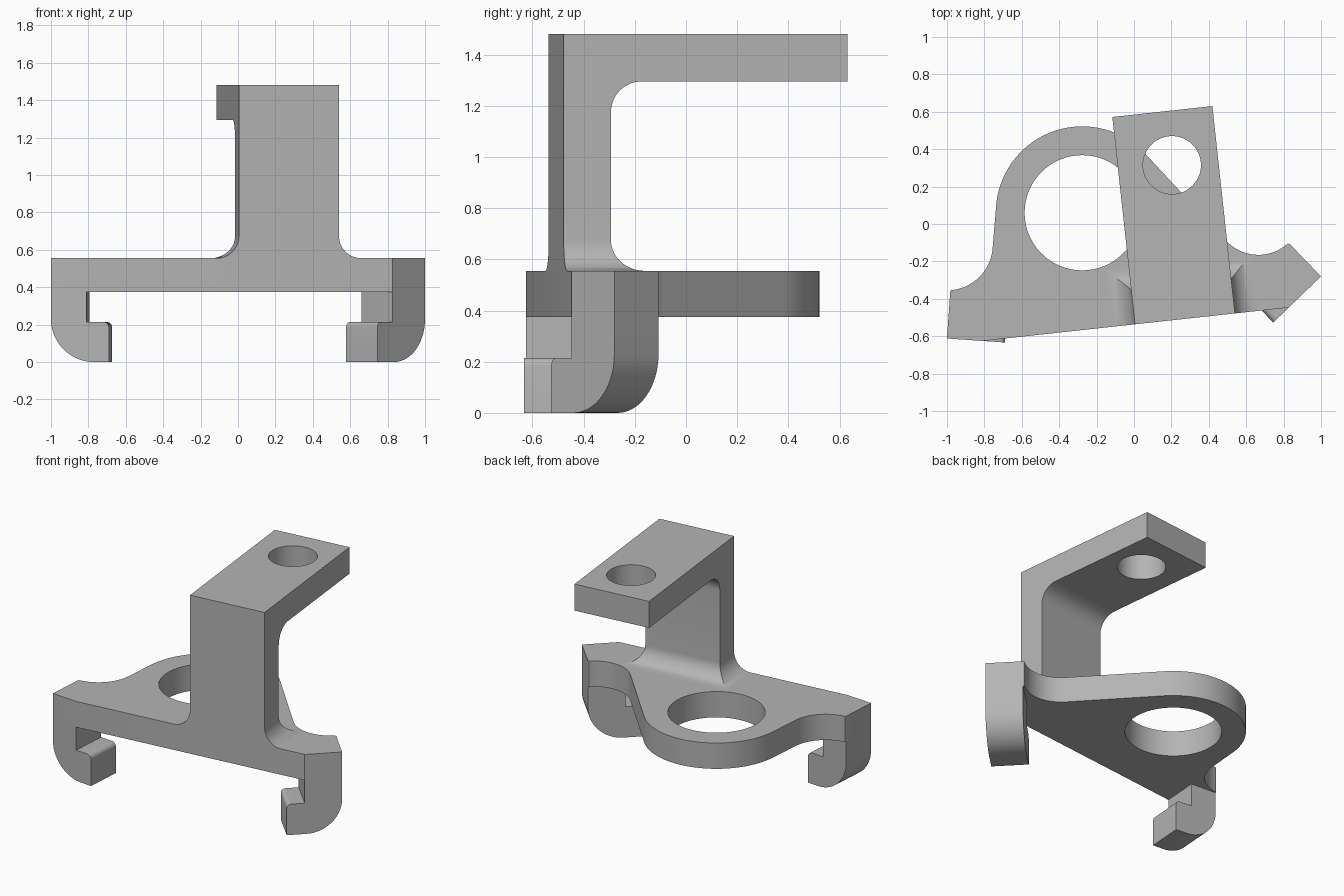
import bpy, bmesh
from math import radians, sin, cos
from mathutils import Matrix, Vector

cube = bpy.data.objects.get("Cube")
if cube:
    bpy.data.objects.remove(cube, do_unlink=True)

grey = bpy.data.materials.new("plain grey")
grey.use_nodes = True
colour = (0.46, 0.46, 0.46, 1)
grey.diffuse_color = colour
grey.node_tree.nodes["Principled BSDF"].inputs["Base Color"].default_value = colour

Z = Vector((0, 0, 1))
BASE, DECK, TOP = 0.375, 0.555, 1.48


def heading(deg):
    return Vector((cos(radians(deg)), sin(radians(deg)), 0))


def arc(cx, cy, r, start, end, steps=14):
    angles = [radians(start + (end - start) * i / steps) for i in range(steps + 1)]
    return [(cx + r * cos(a), cy + r * sin(a)) for a in angles]


def prism(name, points, origin, across, up, along, depth):
    """Extrude a 2D profile drawn on the across/up axes."""
    bm = bmesh.new()
    face = bm.faces.new([bm.verts.new(origin + across * a + up * b) for a, b in points])
    grown = bmesh.ops.extrude_face_region(bm, geom=[face])["geom"]
    moved = [v for v in grown if isinstance(v, bmesh.types.BMVert)]
    bmesh.ops.translate(bm, verts=moved, vec=along * depth)
    bmesh.ops.recalc_face_normals(bm, faces=bm.faces)
    mesh = bpy.data.meshes.new(name)
    bm.to_mesh(mesh)
    bm.free()
    mesh.materials.append(grey)
    obj = bpy.data.objects.new(name, mesh)
    bpy.context.collection.objects.link(obj)
    return obj


def select(obj):
    bpy.ops.object.select_all(action="DESELECT")
    obj.select_set(True)
    bpy.context.view_layer.objects.active = obj


def combine(obj, tool, operation):
    mod = obj.modifiers.new("shape", "BOOLEAN")
    mod.operation, mod.object, mod.solver = operation, tool, "EXACT"
    select(obj)
    bpy.ops.object.modifier_apply(modifier=mod.name)
    bpy.data.objects.remove(tool, do_unlink=True)


def drill(obj, x, y, r, z):
    bore = prism("bore", arc(x, y, r, 0, 354.375, 63), Vector((0, 0, z)),
                 heading(0), heading(90), Z, 0.5)
    combine(obj, bore, "DIFFERENCE")


def hook(name, corner, inward, back, width, neck, tip):
    """Rounded J-shaped hook hanging below the plate."""
    profile = [(0, BASE)] + arc(0.23, 0.23, 0.23, 180, 270) + [(tip, 0)]
    profile += arc(tip - 0.03, 0.185, 0.03, 0, 90, 6) + [(neck, 0.215), (neck, BASE)]
    obj = prism(name, profile, corner, inward, Z, back, width)
    return obj, corner + inward * neck, corner + back * width


# Hooks under both ends
right_corner, left_corner = Vector((-1, -0.612, 0)), Vector((1, -0.28, 0))
right_hook, right_neck, right_back = hook(
    "right_hook", right_corner, heading(-4), heading(86), 0.25, 0.19, 0.31)
left_hook, left_neck, left_back = hook(
    "left_hook", left_corner, heading(224), heading(134), 0.24, 0.24, 0.355)

# Base plate with ring and concave shoulders
outline = [p.to_2d() for p in (right_back, right_corner, right_neck,
                               left_neck, left_corner, left_back)]
outline += arc(0.665, 0.07, 0.235, 312, 223)
outline += arc(-0.277, 0.06, 0.462, 43, 173, 32)
outline += arc(-1, -0.11, 0.245, -7, -85)
plate = prism("base_plate", outline, Z * BASE, heading(0), heading(90), Z, DECK - BASE)
drill(plate, -0.277, 0.06, 0.308, 0.2)

# Post and arm: side profile trimmed by a flared front profile
side = (left_neck - right_neck).normalized()
back = Z.cross(side)
start = right_neck + side * ((0.005 - right_neck.x) / side.x)
width, thick, reach, fillet = 0.538, 0.186, 1.115, 0.12
low, high = DECK + fillet, 1.295 - fillet
elbow = [(0, DECK), (0, TOP), (reach, TOP), (reach, 1.295)]
elbow += arc(thick + fillet, high, fillet, 90, 180)
elbow += arc(thick + fillet, low, fillet, 180, 270)
post = prism("post_and_arm", elbow, start - side * 0.2, back, Z, side, width + 0.4)
flare = [(-fillet, 0.5)] + arc(-fillet, low, fillet, -90, 0) + [(0, 1.6), (width, 1.6)]
flare += arc(width + fillet, low, fillet, 180, 270) + [(width + fillet, 0.5)]
combine(post, prism("trim", flare, start - back * 0.1, side, Z, back, 1.4), "INTERSECT")
drill(post, 0.203, 0.315, 0.155, 1.15)

# Smooth the curved walls, keep the corners crisp
for obj in (right_hook, left_hook, plate, post):
    select(obj)
    bpy.ops.object.shade_smooth_by_angle(angle=radians(25))
